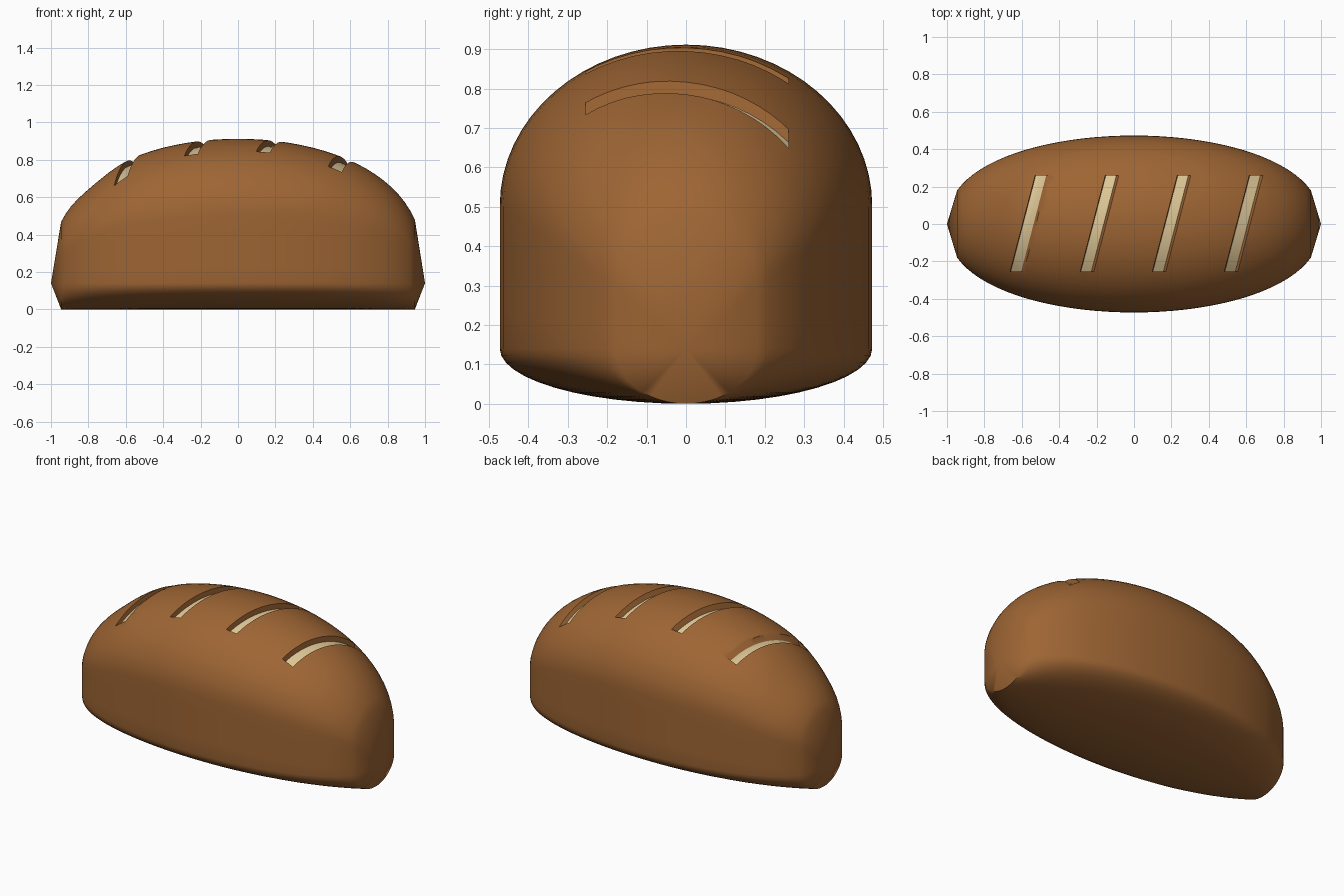
import bpy, bmesh, math

if "Cube" in bpy.data.objects:
    bpy.data.objects.remove(bpy.data.objects["Cube"])

LOW = 0.14          # height where the rounded underside meets the wall
DEPTH = 0.032       # depth of the slashes


def half_width(x):
    return 0.473 * (1 - x * x) ** 0.43


def top_height(x):
    dip = 0.03 * math.exp(-((x + 0.8) / 0.15) ** 2)
    return LOW + 0.772 * (1 - x * x) ** 0.365 - dip


def wall_height(x):
    return LOW + 0.47 * (top_height(x) - LOW)


def surface(x, y):
    r = min(1.0, abs(y) / half_width(x))
    b = wall_height(x)
    return b + (top_height(x) - b) * math.sqrt(1 - r * r)


def material(name, rgb):
    m = bpy.data.materials.new(name)
    m.diffuse_color = (*rgb, 1)
    m.use_nodes = True
    m.node_tree.nodes["Principled BSDF"].inputs["Base Color"].default_value = m.diffuse_color
    return m


def make_object(name, bm):
    bmesh.ops.recalc_face_normals(bm, faces=bm.faces)
    me = bpy.data.meshes.new(name)
    bm.to_mesh(me)
    bm.free()
    ob = bpy.data.objects.new(name, me)
    bpy.context.collection.objects.link(ob)
    return ob


def bridge(bm, rings):
    for a, b in zip(rings, rings[1:]):
        n = len(a)
        for i in range(n):
            bm.faces.new((a[i], a[(i + 1) % n], b[(i + 1) % n], b[i]))


crust = material("crust brown", (0.34, 0.13, 0.034))
crumb = material("crumb cream", (0.73, 0.57, 0.31))

# Loaf: cross-sections along x, with a dome, straight walls and curved underside
bm = bmesh.new()
rings = []
for k in range(37):
    x = math.cos(math.radians(19 + 142 * k / 36))
    w, b, t = half_width(x), wall_height(x), top_height(x)
    pts = []
    for i in range(33):
        a = math.pi * i / 32
        pts.append((w * math.cos(a), b + (t - b) * math.sin(a)))
    for i in range(1, 4):
        pts.append((-w, b + (LOW - b) * i / 4))
    for i in range(25):
        a = math.pi * i / 24
        pts.append((-w * math.cos(a), LOW - LOW * math.sin(a)))
    for i in range(1, 4):
        pts.append((w, LOW + (b - LOW) * i / 4))
    rings.append([bm.verts.new((x, y, z)) for y, z in pts])
bridge(bm, rings)
for ring, x in ((rings[0], 1), (rings[-1], -1)):
    tip = bm.verts.new((x, 0, LOW))
    for i in range(len(ring)):
        bm.faces.new((ring[i], ring[(i + 1) % len(ring)], tip))
loaf = make_object("bread_loaf", bm)

# Slanted slashes: curved cutters that follow the dome
cutters = []
for cx in (-0.565, -0.19, 0.195, 0.58):
    bm = bmesh.new()
    rings = []
    for k in range(17):
        y = -0.255 + 0.515 * k / 16
        x = cx + 0.26 * y
        ring = []
        for dx, dz in ((-0.028, -DEPTH), (0.028, -DEPTH), (0.062, 0.05), (-0.036, 0.05)):
            ring.append(bm.verts.new((x + dx, y, surface(x + dx, y) + dz)))
        rings.append(ring)
    bridge(bm, rings)
    bm.faces.new(rings[0])
    bm.faces.new(rings[-1])
    cutter = make_object("slash_cutter", bm)
    cutter.hide_render = True
    cutters.append(cutter)
    mod = loaf.modifiers.new("slash", 'BOOLEAN')
    mod.operation = 'DIFFERENCE'
    mod.solver = 'EXACT'
    mod.object = cutter

deps = bpy.context.evaluated_depsgraph_get()
cut_mesh = bpy.data.meshes.new_from_object(loaf.evaluated_get(deps))
loaf.modifiers.clear()
loaf.data = cut_mesh
for c in cutters:
    bpy.data.objects.remove(c)

# Slash floors show the pale crumb
cut_mesh.materials.clear()
cut_mesh.materials.append(crust)
cut_mesh.materials.append(crumb)
for f in cut_mesh.polygons:
    c = f.center
    floor = (abs(c.x) < 0.75 and abs(c.y) < 0.27 and f.normal.z > 0.3
             and surface(c.x, c.y) - c.z > 0.75 * DEPTH)
    f.material_index = 1 if floor else 0

bpy.ops.object.select_all(action='DESELECT')
loaf.select_set(True)
bpy.context.view_layer.objects.active = loaf
bpy.ops.object.shade_smooth_by_angle(angle=math.radians(50))
